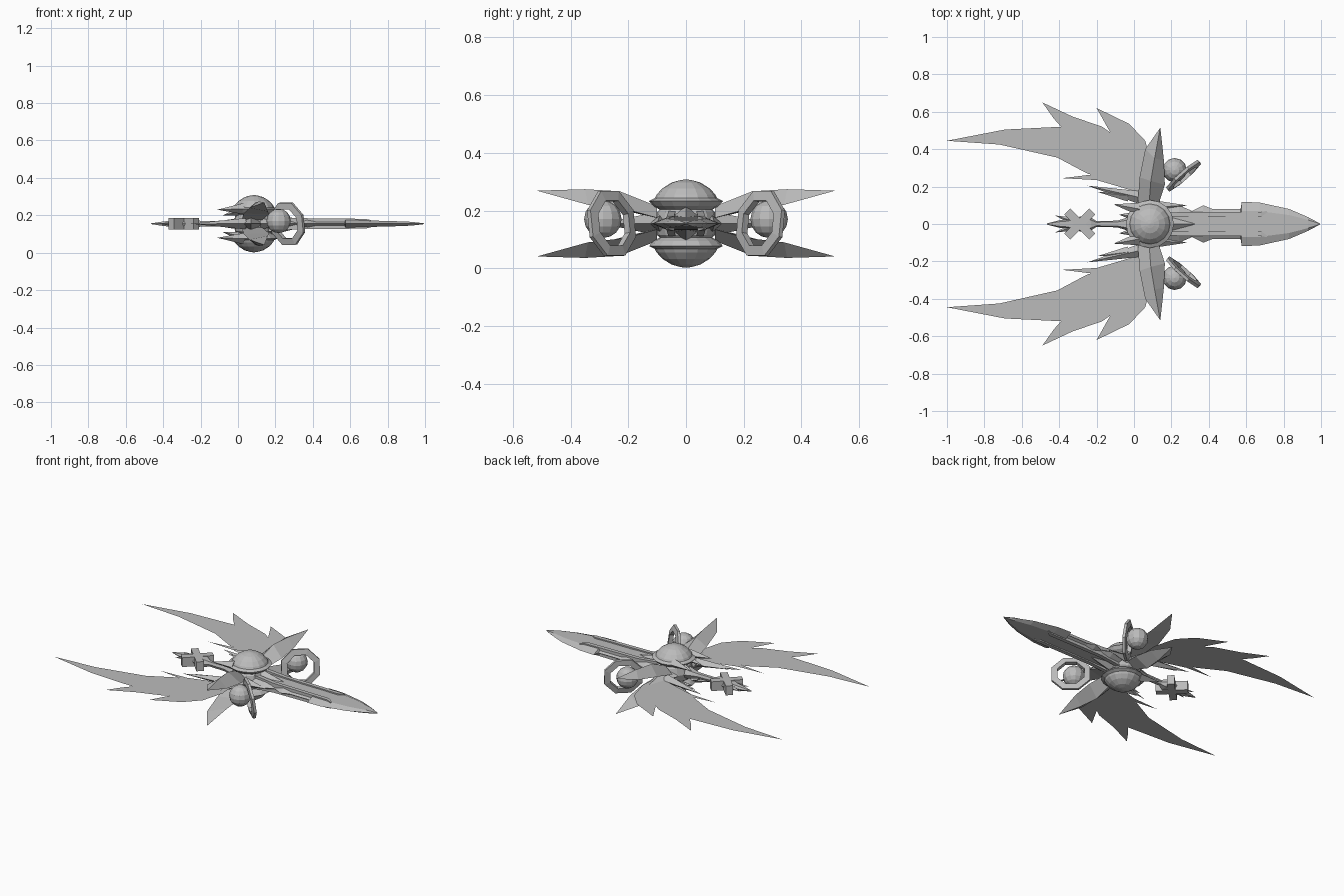
import bpy, bmesh, math
from mathutils import Vector

cube = bpy.data.objects.get("Cube")
if cube:
    bpy.data.objects.remove(cube)

MID = 0.155  # height of the symmetry plane; every part is built around it

grey = bpy.data.materials.new("plain_grey")
grey.use_nodes = True
grey.diffuse_color = (0.5, 0.5, 0.5, 1)
grey.node_tree.nodes["Principled BSDF"].inputs["Base Color"].default_value = (0.5, 0.5, 0.5, 1)


def finish(name, bm, mirror=""):
    """Turn a bmesh into an object, mirrored over the named axes."""
    bmesh.ops.remove_doubles(bm, verts=bm.verts, dist=0.0005)
    bmesh.ops.recalc_face_normals(bm, faces=bm.faces)
    mesh = bpy.data.meshes.new(name)
    bm.to_mesh(mesh)
    bm.free()
    mesh.materials.append(grey)
    obj = bpy.data.objects.new(name, mesh)
    obj.location.z = MID
    bpy.context.collection.objects.link(obj)
    if mirror:
        mod = obj.modifiers.new("mirror", "MIRROR")
        mod.use_axis = ("X" in mirror, "Y" in mirror, "Z" in mirror)
        mod.use_mirror_merge = False
    return obj


def skin(name, rings, mirror="", loop=False):
    """Join cross-sections of equal point count into a surface."""
    bm = bmesh.new()
    rows = [[bm.verts.new(p) for p in ring] for ring in rings]
    n = len(rows[0])
    pairs = list(zip(rows, rows[1:]))
    if loop:
        pairs.append((rows[-1], rows[0]))
    else:
        bm.faces.new(rows[0])
        bm.faces.new(rows[-1])
    for a, b in pairs:
        for i in range(n):
            j = (i + 1) % n
            bm.faces.new((a[i], a[j], b[j], b[i]))
    return finish(name, bm, mirror)


def sheet(name, outline, z):
    """Thin flat feather, mirrored to the other side."""
    bm = bmesh.new()
    face = bm.faces.new([bm.verts.new((x, y, z)) for x, y in outline])
    bmesh.ops.triangulate(bm, faces=[face])
    obj = finish(name, bm, "Y")
    if obj.data.polygons[0].normal.z < 0:
        obj.data.flip_normals()
    return obj


def spike(name, base, tip, width, height, mirror=""):
    """Four-sided thorn from base to tip."""
    base, tip = Vector(base), Vector(tip)
    side = (tip - base).cross(Vector((0, 0, 1))).normalized() * width
    up = Vector((0, 0, height))
    ring = [base + side, base + up, base - side, base - up]
    return skin(name, [ring, [tip + (p - base) * 0.01 for p in ring]], mirror)


def circle(r, z, n=16, cx=0.085):
    return [(cx + r * math.cos(math.tau * i / n), r * math.sin(math.tau * i / n), z) for i in range(n)]


def bar(name, stations, mirror=""):
    """Six-sided bar along x from (x, half width, half thickness)."""
    shape = [(-1, 0), (-0.6, 1), (0.6, 1), (1, 0), (0.6, -1), (-0.6, -1)]
    return skin(name, [[(x, w * a, t * b) for a, b in shape] for x, w, t in stations], mirror)


# Domed shells and the core between them
skin("domed_shell", [circle(r, z) for r, z in [
    (0.085, 0.045), (0.112, 0.06), (0.128, 0.078), (0.108, 0.088), (0.102, 0.1),
    (0.082, 0.122), (0.05, 0.142), (0.022, 0.15), (0.004, 0.153)]], "Z")
skin("core", [circle(r, z) for r, z in [
    (0.07, -0.07), (0.1, -0.04), (0.11, 0), (0.1, 0.04), (0.07, 0.07)]])

# Blade with its barbs and leaf-shaped point
bar("blade", [(0.1, 0.1, 0.028), (0.24, 0.1, 0.025), (0.31, 0.07, 0.022), (0.37, 0.1, 0.022),
              (0.42, 0.08, 0.02), (0.57, 0.08, 0.02), (0.576, 0.118, 0.02), (0.67, 0.115, 0.018),
              (0.83, 0.08, 0.014), (0.93, 0.037, 0.01), (0.995, 0.002, 0.002)])
skin("blade_rail", [[(x, y0, 0), (x, y0, h), (x, y1, h), (x, y1, 0)] for x, y0, y1, h in [
    (0.14, 0.035, 0.06, 0.045), (0.3, 0.04, 0.065, 0.03), (0.68, 0.04, 0.065, 0.026),
    (0.71, 0.06, 0.07, 0.02)]], "YZ")
spike("blade_wedge", (0.14, 0, 0.03), (0.335, 0, 0.02), 0.05, 0.04, "Z")

# Grip and pommel knot
bar("grip", [(0, 0.05, 0.03), (-0.05, 0.03, 0.022), (-0.09, 0.018, 0.016), (-0.2, 0.015, 0.015),
             (-0.23, 0.035, 0.025), (-0.28, 0.04, 0.03), (-0.33, 0.035, 0.025), (-0.36, 0.025, 0.016),
             (-0.4, 0.02, 0.012), (-0.465, 0.003, 0.002)])
for name, turn in (("left_knot_band", 1), ("right_knot_band", -1)):
    along = Vector((0.7, 0.7 * turn, 0))
    across = Vector((-0.7 * turn, 0.7, 0)) * 0.022
    up = Vector((0, 0, 0.03))
    skin(name, [[Vector((-0.29, 0, 0)) + along * s + across * a + up * b
                 for a, b in [(-1, -1), (1, -1), (1, 1), (-1, 1)]] for s in (-0.095, 0.095)])
spike("pommel_thorn", (-0.34, 0.02, 0), (-0.42, 0.045, 0), 0.018, 0.015, "Y")

# Four folded horns
skin("horn", [[(0.02, 0.11, 0.02), (0.08, 0.1, 0.06), (0.13, 0.1, 0.02)],
              [(0.03, 0.25, 0.055), (0.09, 0.23, 0.112), (0.165, 0.21, 0.05)],
              [(0.06, 0.4, 0.085), (0.11, 0.35, 0.119), (0.16, 0.34, 0.065)],
              [(0.139, 0.513, 0.113), (0.14, 0.515, 0.114), (0.141, 0.513, 0.113)]], "YZ")

# Thorns around the shells and the arms behind the wings
spike("shell_thorn", (0.03, 0.08, 0.08), (-0.11, 0.105, 0.075), 0.035, 0.03, "YZ")
spike("rear_thorn", (0.02, 0.04, 0.07), (-0.08, 0.05, 0.045), 0.03, 0.025, "YZ")
spike("wing_arm", (0.04, 0.14, 0), (-0.25, 0.205, 0), 0.035, 0.03, "Y")
spike("arm_barb", (-0.03, 0.15, 0), (-0.19, 0.17, 0), 0.03, 0.02, "Y")
spike("wing_root", (0.07, 0.08, 0), (0.07, 0.29, 0), 0.07, 0.045, "Y")
spike("guard_thorn", (0.12, 0.09, 0), (0.28, 0.1, 0), 0.035, 0.03, "Y")

# Flat feathered wings
sheet("long_feather", [(-1, 0.445), (-0.69, 0.505), (-0.39, 0.52), (-0.43, 0.565), (-0.49, 0.65),
                       (-0.33, 0.575), (-0.17, 0.52), (-0.1, 0.47), (0, 0.25), (0.05, 0.15),
                       (-0.09, 0.23), (-0.25, 0.27), (-0.41, 0.355), (-0.72, 0.425)], 0)
sheet("short_feather", [(-0.2, 0.62), (-0.025, 0.535), (0.06, 0.445), (0.1, 0.3), (0.09, 0.15),
                        (0, 0.2), (-0.05, 0.3), (-0.13, 0.495)], 0.002)
sheet("low_feather", [(-0.385, 0.245), (-0.22, 0.265), (-0.08, 0.245), (0.05, 0.16),
                      (-0.08, 0.2), (-0.2, 0.235)], -0.002)

# Orbs and tilted eight-sided rings
bm = bmesh.new()
bmesh.ops.create_uvsphere(bm, u_segments=12, v_segments=8, radius=0.065)
bmesh.ops.translate(bm, verts=bm.verts, vec=(0.217, 0.288, 0.015))
finish("orb", bm, "Y")

centre = Vector((0.265, 0.258, 0))
wide = Vector((0.75, 0.66, 0))
tall = Vector((-0.1, 0.1, 1)).normalized()
axis = wide.cross(tall).normalized()
rings = []
for i in range(8):
    angle = math.tau * (i + 0.5) / 8
    out = wide * math.cos(angle) + tall * math.sin(angle)
    rings.append([centre + out * r + axis * h for r, h in
                  [(0.122, -0.008), (0.122, 0.008), (0.085, 0.013), (0.085, -0.013)]])
skin("orb_ring", rings, "Y", loop=True)
